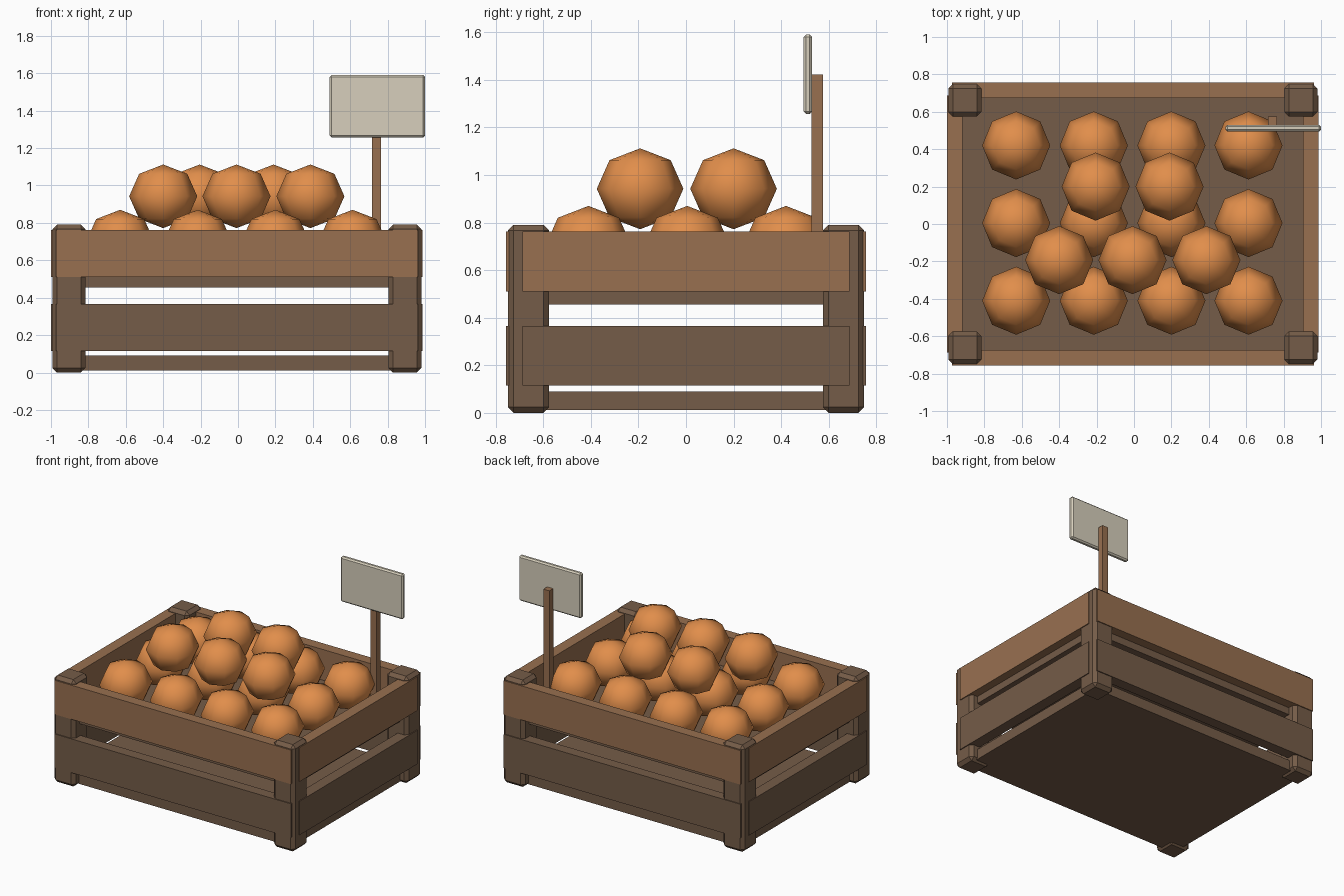
import bpy, math

if "Cube" in bpy.data.objects:
    bpy.data.objects.remove(bpy.data.objects["Cube"])

CX = -0.006  # crate centre; the sign overhangs on the right


def material(name, r, g, b):
    lin = [(c / 255 / 12.92) if c < 11 else ((c / 255 + 0.055) / 1.055) ** 2.4 for c in (r, g, b)]
    m = bpy.data.materials.new(name)
    m.diffuse_color = (*lin, 1)
    m.use_nodes = True
    m.node_tree.nodes["Principled BSDF"].inputs["Base Color"].default_value = m.diffuse_color
    return m


LIGHT = material("light wood", 152, 112, 80)
DARK = material("dark wood", 117, 92, 72)
ORANGE = material("orange fruit", 225, 142, 75)
CREAM = material("cream board", 215, 207, 188)


def box(name, x0, x1, y0, y1, z0, z1, mat, bevel=0):
    bpy.ops.mesh.primitive_cube_add(size=1, location=((x0 + x1) / 2, (y0 + y1) / 2, (z0 + z1) / 2))
    o = bpy.context.object
    o.name = name
    o.scale = (x1 - x0, y1 - y0, z1 - z0)
    bpy.ops.object.transform_apply(location=False, rotation=False, scale=True)
    o.data.materials.append(mat)
    if bevel:
        mod = o.modifiers.new("chamfer", 'BEVEL')
        mod.width = bevel
        mod.segments = 1
    return o


# corner posts
for sx in (-1, 1):
    for sy in (-1, 1):
        xs = sorted((CX + sx * 0.81, CX + sx * 0.986))
        ys = sorted((sy * 0.575, sy * 0.749))
        box("corner_post", *xs, *ys, 0, 0.79, DARK, 0.024)

# two rows of slats on all four sides
for row, z0, z1, mat in (("lower", 0.115, 0.365, DARK), ("upper", 0.51, 0.762, LIGHT)):
    for s, side in ((-1, "front"), (1, "back")):
        box(f"{row}_{side}_slat", CX - 0.968, CX + 0.968, *sorted((s * 0.675, s * 0.756)), z0, z1, mat)
    for s, side in ((-1, "left"), (1, "right")):
        box(f"{row}_{side}_slat", *sorted((CX + s * 0.91, CX + s * 0.993)), -0.688, 0.688, z0, z1, mat)

# crate floor and the raised shelf that carries the fruit
box("crate_floor", CX - 0.93, CX + 0.93, -0.69, 0.69, 0.012, 0.09, DARK)
box("fruit_shelf", CX - 0.93, CX + 0.93, -0.685, 0.685, 0.455, 0.535, DARK)


def fruit(x, y, z):
    bpy.ops.mesh.primitive_uv_sphere_add(segments=8, ring_count=4, radius=1, location=(x, y, z))
    o = bpy.context.object
    o.name = "fruit"
    o.scale = (0.182, 0.182, 0.17)
    bpy.ops.object.transform_apply(location=False, rotation=False, scale=True)
    bpy.ops.object.shade_smooth()
    o.data.materials.append(ORANGE)


# bottom layer, then the heap on top
for y in (-0.41, 0.005, 0.42):
    for x in (-0.63, -0.215, 0.2, 0.612):
        fruit(x, y, 0.7)
for x in (-0.4, -0.008, 0.387):
    fruit(x, -0.193, 0.942)
for x in (-0.205, 0.19):
    fruit(x, 0.2, 0.942)

# price sign on its stake
box("sign_stake", 0.716, 0.764, 0.528, 0.575, 0.5, 1.422, LIGHT)
box("sign_board", 0.49, 1.0, 0.494, 0.53, 1.257, 1.59, CREAM, 0.01)
